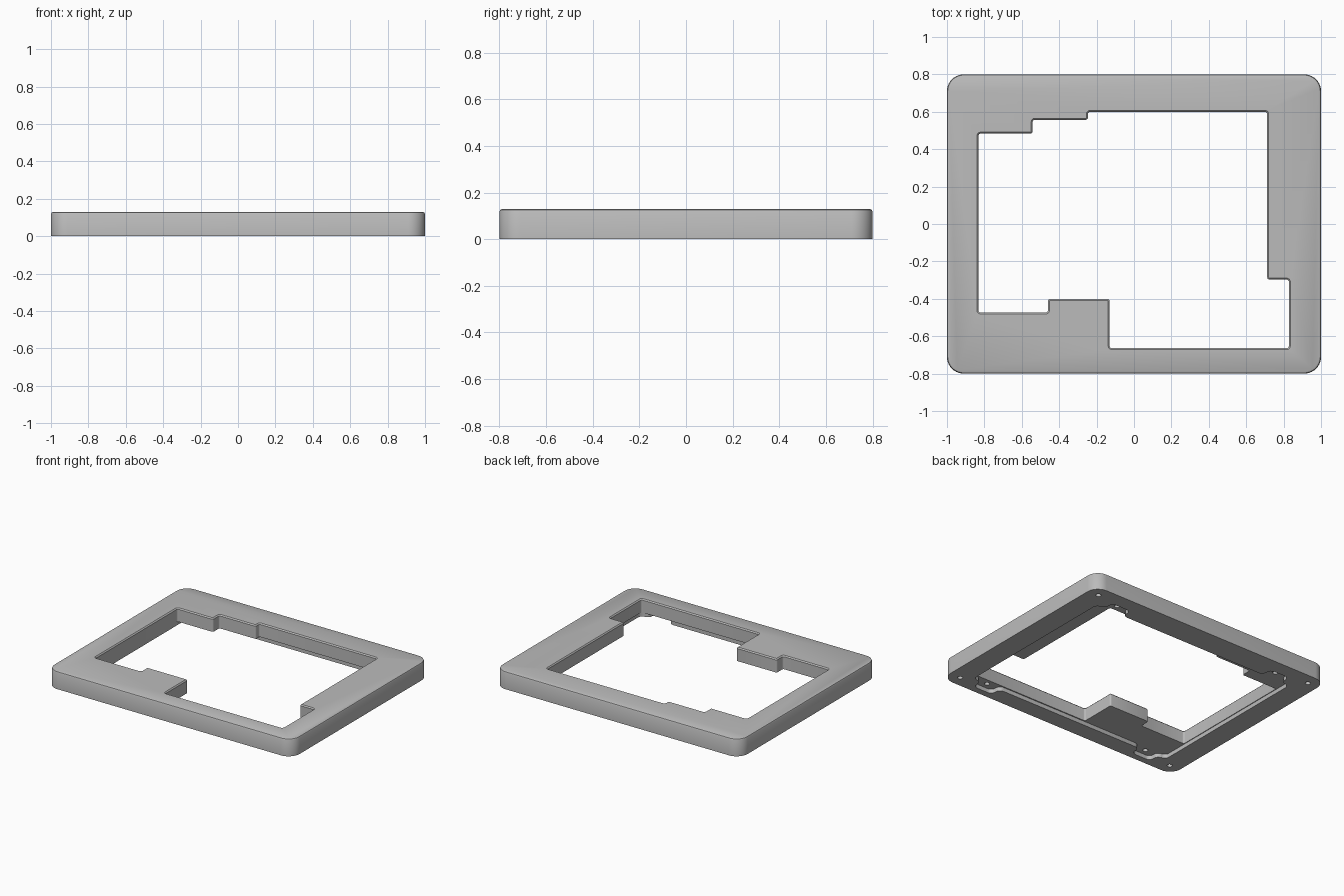
import bpy, bmesh, math
from mathutils import Vector

cube = bpy.data.objects.get("Cube")
if cube:
    bpy.data.objects.remove(cube, do_unlink=True)

HEIGHT = 0.13
RECESS = 0.03

grey = bpy.data.materials.new("plain grey")
grey.use_nodes = True
grey.diffuse_color = (0.5, 0.5, 0.5, 1)
for node in grey.node_tree.nodes:
    if node.type == 'BSDF_PRINCIPLED':
        node.inputs["Base Color"].default_value = grey.diffuse_color


def outline(corners, radius, grow, steps=8):
    """Square-cornered outline, counter-clockwise, offset and rounded."""
    pts = [Vector(c) for c in corners]
    result = []
    for i, p in enumerate(pts):
        d1 = (p - pts[i - 1]).normalized()
        d2 = (pts[(i + 1) % len(pts)] - p).normalized()
        q = p + grow * Vector((d1.y + d2.y, -d1.x - d2.x))
        convex = d1.x * d2.y - d1.y * d2.x > 0
        r = max(radius + (grow if convex else -grow), 0.001)
        centre = q + r * (d2 - d1)
        for k in range(steps + 1):
            t = math.pi / 2 * k / steps
            result.append(centre + r * (d1 * math.sin(t) - d2 * math.cos(t)))
    return result


def prism(name, corners, radius, layers, steps=8):
    """Loft the outline through (height, offset) layers."""
    bm = bmesh.new()
    rings = [[bm.verts.new((p.x, p.y, z)) for p in outline(corners, radius, grow, steps)]
             for z, grow in layers]
    for low, high in zip(rings, rings[1:]):
        for i in range(len(low)):
            j = (i + 1) % len(low)
            bm.faces.new((low[i], low[j], high[j], high[i]))
    bm.faces.new(rings[0][::-1])
    bm.faces.new(rings[-1])
    mesh = bpy.data.meshes.new(name)
    bm.to_mesh(mesh)
    bm.free()
    mesh.materials.append(grey)
    ob = bpy.data.objects.new(name, mesh)
    bpy.context.collection.objects.link(ob)
    return ob


def rectangle(x, y):
    return [(-x, -y), (x, -y), (x, y), (-x, y)]


def cut(target, cutter):
    cutter.hide_render = True
    mod = target.modifiers.new("cut", 'BOOLEAN')
    mod.operation = 'DIFFERENCE'
    mod.solver = 'EXACT'
    mod.object = cutter
    bpy.ops.object.select_all(action='DESELECT')
    bpy.context.view_layer.objects.active = target
    target.select_set(True)
    bpy.ops.object.modifier_apply(modifier=mod.name)
    bpy.data.objects.remove(cutter, do_unlink=True)


# Frame body with rounded corners and a softened top edge
frame = prism("bezel_frame", rectangle(1, 0.8), 0.09,
              [(0, 0), (HEIGHT - 0.012, 0), (HEIGHT - 0.004, -0.004), (HEIGHT, -0.012)], 10)

# Stepped opening, chamfered at the top
opening = [(-0.832, -0.473), (-0.46, -0.473), (-0.46, -0.4), (-0.13, -0.4),
           (-0.13, -0.664), (0.828, -0.664), (0.828, -0.297), (0.712, -0.297),
           (0.712, 0.6), (-0.246, 0.6), (-0.246, 0.557), (-0.542, 0.557),
           (-0.542, 0.483), (-0.832, 0.483)]
cut(frame, prism("opening_cutter", opening, 0.012,
                 [(-0.1, 0), (HEIGHT - 0.008, 0), (HEIGHT, 0.008), (HEIGHT + 0.1, 0.008)], 4))

# Shallow recess underneath, bulging outward round each screw hole
X, BACK, FRONT, BUMP, SCREW_X = 0.837, 0.612, -0.672, 0.08, 0.69
recess = []
for y, side in ((FRONT, -1), (BACK, 1)):
    recess.append((side * X, y))
    for s in (side, -side):
        x = s * SCREW_X
        out = y + side * BUMP
        recess += [(x + side * 0.08, y), (x + side * 0.08, out),
                   (x - side * 0.08, out), (x - side * 0.08, y)]
    recess.append((-side * X, y))
cut(frame, prism("recess_cutter", recess, 0.037, [(-0.1, 0), (RECESS, 0)], 6))

# Blind screw holes: in the recess bulges and in the four corners
holes = [(s * SCREW_X, y, RECESS + 0.05) for s in (-1, 1) for y in (-0.705, 0.645)]
holes += [(s * 0.913, t * 0.718, 0.08) for s in (-1, 1) for t in (-1, 1)]
for x, y, top in holes:
    bpy.ops.mesh.primitive_cylinder_add(vertices=20, radius=0.018, depth=top + 0.1,
                                        location=(x, y, (top - 0.1) / 2))
    drill = bpy.context.object
    drill.name = "hole_cutter"
    drill.data.materials.append(grey)
    cut(frame, drill)

bpy.ops.object.select_all(action='DESELECT')
bpy.context.view_layer.objects.active = frame
frame.select_set(True)
bpy.ops.object.shade_smooth_by_angle(angle=math.radians(30))
